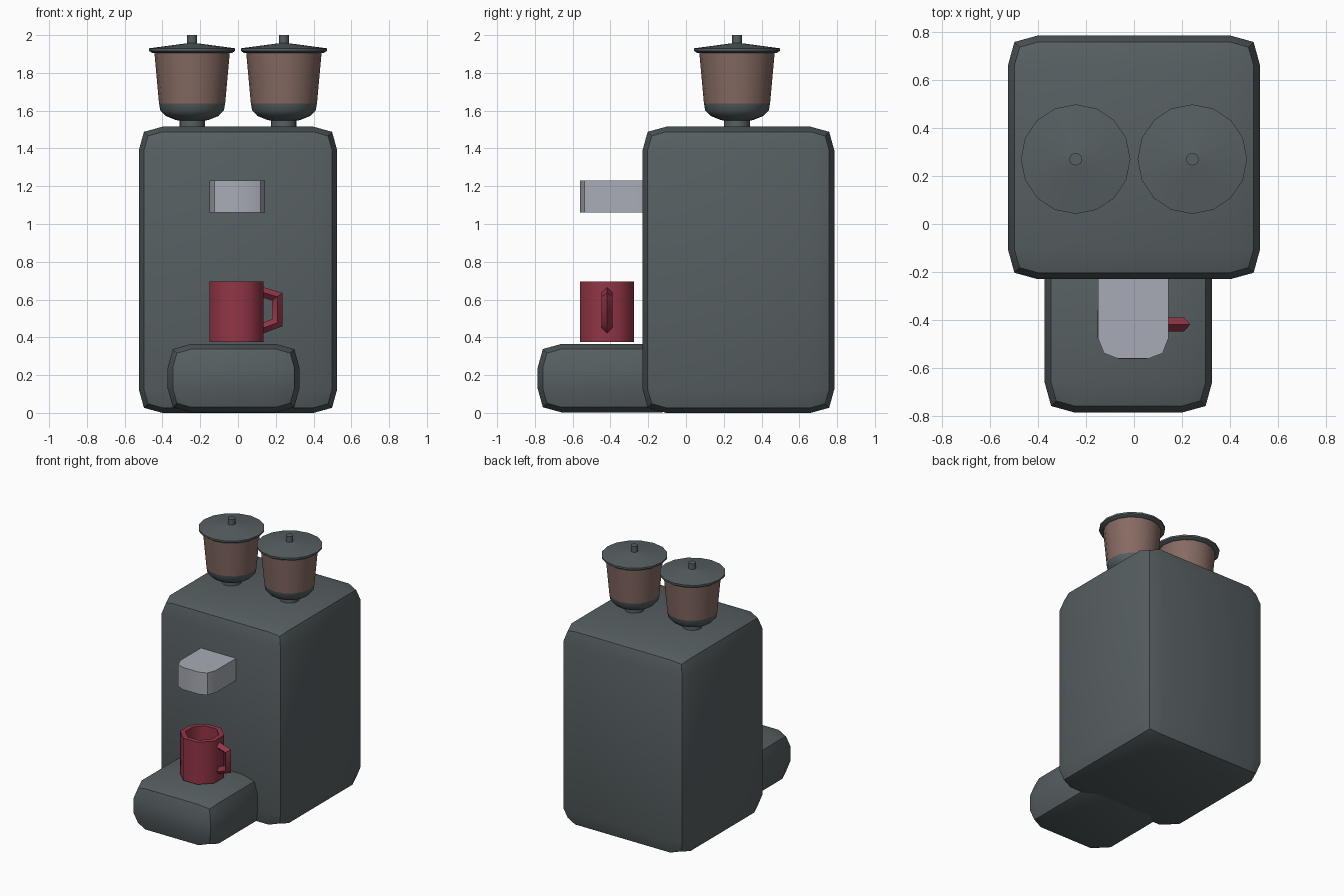
import bpy, bmesh, math
from mathutils import Vector

if "Cube" in bpy.data.objects:
    bpy.data.objects.remove(bpy.data.objects["Cube"])


def material(name, rgb):
    m = bpy.data.materials.new(name)
    m.diffuse_color = (*rgb, 1)
    m.use_nodes = True
    m.node_tree.nodes["Principled BSDF"].inputs["Base Color"].default_value = m.diffuse_color
    return m


DARK = material("dark grey", (0.095, 0.115, 0.122))
LIGHT = material("light grey", (0.39, 0.41, 0.46))
RED = material("red", (0.29, 0.036, 0.062))
BROWN = material("brown glass", (0.24, 0.145, 0.125))


def finish(bm, name, mat, angle=50):
    bmesh.ops.remove_doubles(bm, verts=bm.verts, dist=1e-5)
    bmesh.ops.recalc_face_normals(bm, faces=bm.faces)
    me = bpy.data.meshes.new(name)
    bm.to_mesh(me)
    bm.free()
    ob = bpy.data.objects.new(name, me)
    bpy.context.collection.objects.link(ob)
    me.materials.append(mat)
    bpy.ops.object.select_all(action='DESELECT')
    ob.select_set(True)
    bpy.context.view_layer.objects.active = ob
    bpy.ops.object.shade_smooth_by_angle(angle=math.radians(angle))
    return ob


def soft_box(name, lo, hi, mat, inset=0.125, pull=0.027):
    """Box with flat faces, and edges and corners pulled inwards."""
    bm = bmesh.new()
    bmesh.ops.create_cube(bm, size=2)
    bmesh.ops.subdivide_edges(bm, edges=bm.edges, cuts=2, use_grid_fill=True)
    for v in bm.verts:
        outer = [abs(c) > 0.9 for c in v.co]
        p = (0, 0, pull, pull * 1.8)[sum(outer)]
        for i in range(3):
            d = p if outer[i] else inset
            v.co[i] = hi[i] - d if v.co[i] > 0 else lo[i] + d
    return finish(bm, name, mat)


def lathe(name, profile, sides, centre, mat, phase=0.0):
    bm = bmesh.new()
    rings = []
    for r, z in profile:
        rings.append([bm.verts.new((centre[0] + r * math.cos(phase + math.tau * k / sides),
                                    centre[1] + r * math.sin(phase + math.tau * k / sides), z))
                      for k in range(sides)])
    for a, b in zip(rings, rings[1:]):
        for k in range(sides):
            j = (k + 1) % sides
            bm.faces.new((a[k], a[j], b[j], b[k]))
    bm.faces.new(rings[0])
    bm.faces.new(rings[-1])
    return finish(bm, name, mat)


# machine body and drip tray
soft_box("body", (-0.525, -0.23, 0), (0.525, 0.785, 1.515), DARK)
soft_box("drip_tray", (-0.372, -0.785, 0.003), (0.325, 0.0, 0.365), DARK)

# spout block with rounded front
bm = bmesh.new()
outline = [(0.147, -0.15), (0.147, -0.475), (0.122, -0.538), (0.065, -0.56)]
outline += [(-x, y) for x, y in reversed(outline)]
base = bm.faces.new([bm.verts.new((x - 0.003, y, 1.062)) for x, y in outline])
ext = bmesh.ops.extrude_face_region(bm, geom=[base], use_keep_orig=True)
for g in ext["geom"]:
    if isinstance(g, bmesh.types.BMVert):
        g.co.z = 1.23
finish(bm, "spout", LIGHT, 30)

# mug
CX, CY = -0.008, -0.418
lathe("mug", [(0.155, 0.375), (0.155, 0.695), (0.118, 0.695), (0.118, 0.41)],
      8, (CX, CY), RED, math.pi / 8)

# mug handle: diamond section swept along a short path
bm = bmesh.new()
path = [Vector(p) for p in ((0.115, 0.643), (0.208, 0.615), (0.208, 0.477), (0.115, 0.443))]
rings = []
for i, p in enumerate(path):
    d0 = (p - path[max(i - 1, 0)]).normalized()
    d1 = (path[min(i + 1, 3)] - p).normalized()
    t = (d0 + d1).normalized()
    n = Vector((-t.y, t.x))
    w = 0.027 / max(t.dot(d1 if i < 3 else d0), 0.5)
    rings.append([bm.verts.new(c) for c in (
        (p.x + n.x * w, CY, p.y + n.y * w), (p.x, CY + 0.029, p.y),
        (p.x - n.x * w, CY, p.y - n.y * w), (p.x, CY - 0.029, p.y))])
for a, b in zip(rings, rings[1:]):
    for k in range(4):
        j = (k + 1) % 4
        bm.faces.new((a[k], a[j], b[j], b[k]))
bm.faces.new(rings[0])
bm.faces.new(rings[-1])
finish(bm, "mug_handle", RED)

# two bean hoppers
for side, x in (("left", -0.243), ("right", 0.243)):
    c = (x, 0.27)
    lathe(side + "_hopper_base", [(0.068, 1.49), (0.068, 1.548), (0.085, 1.55), (0.14, 1.572),
                                  (0.168, 1.6), (0.175, 1.638)], 16, c, DARK)
    lathe(side + "_hopper_glass", [(0.175, 1.638), (0.2, 1.912)], 16, c, BROWN)
    lathe(side + "_hopper_lid", [(0.212, 1.906), (0.228, 1.917), (0.228, 1.93), (0.026, 1.957),
                                 (0.026, 2.0)], 16, c, DARK)
